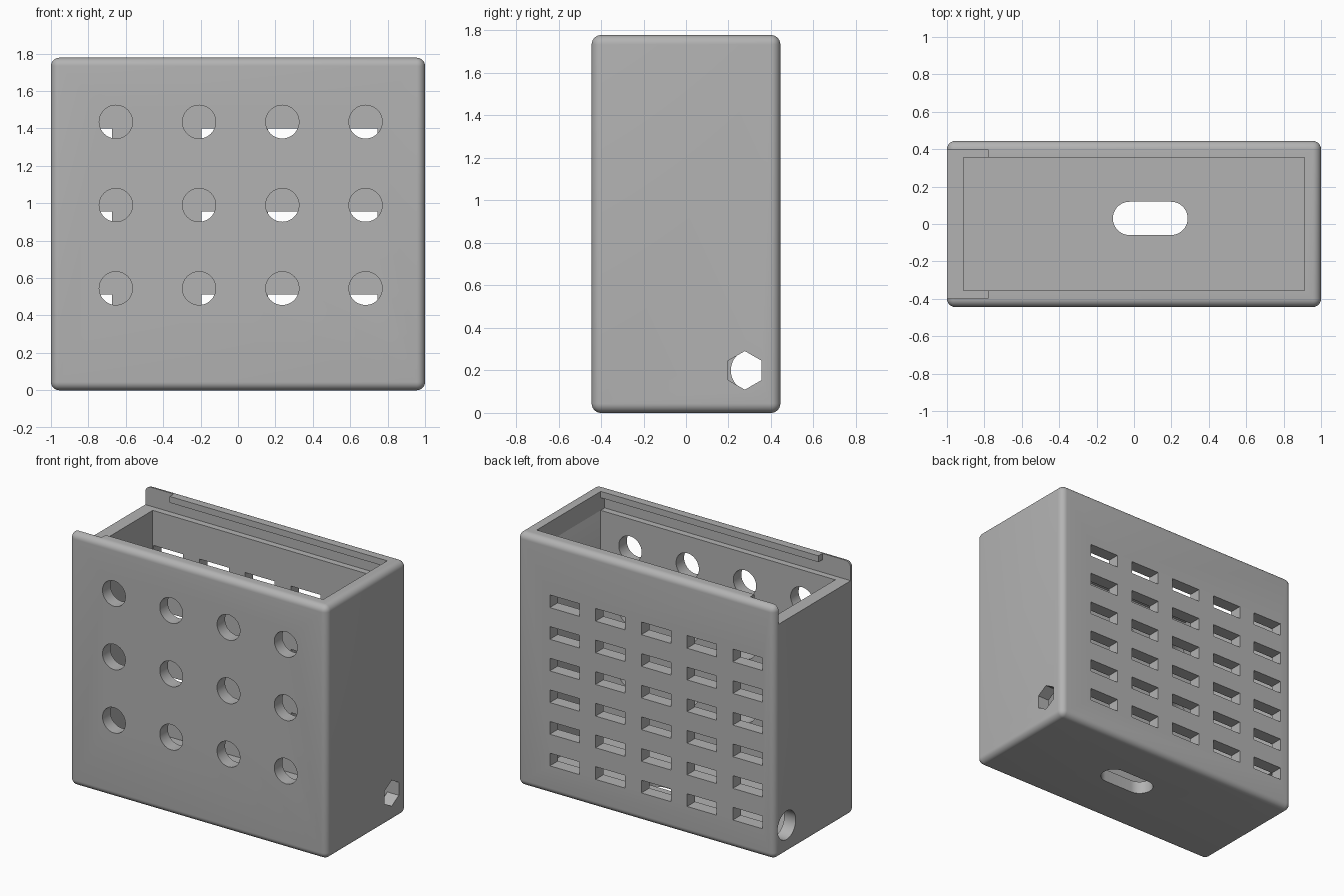
import bpy, bmesh, math
from mathutils import Matrix, Vector

cube = bpy.data.objects.get("Cube")
if cube:
    bpy.data.objects.remove(cube, do_unlink=True)

# Overall sizes
HX, HY, H = 1.0, 0.444, 1.778
WALL, UNIT = 0.089, 0.0444
IX, IY = HX - WALL, HY - WALL
SLOT_Y = HY - UNIT
LEDGE = H - 3 * UNIT


def add_box(bm, x, y, z):
    """Box given by (min, max) pairs."""
    lo, hi = zip(x, y, z)
    lo, hi = Vector(lo), Vector(hi)
    m = Matrix.Translation((lo + hi) / 2) @ Matrix.Diagonal((*(hi - lo), 1))
    bmesh.ops.create_cube(bm, size=1, matrix=m)


def add_rod(bm, centre, radius, length, axis, sides=48):
    """Prism or cylinder along X or Y."""
    turn = Matrix.Rotation(math.pi / 2, 4, 'Y' if axis == 'X' else 'X')
    bmesh.ops.create_cone(bm, cap_ends=True, segments=sides, radius1=radius, radius2=radius,
                          depth=length, matrix=Matrix.Translation(centre) @ turn)


def make_object(name, bm):
    mesh = bpy.data.meshes.new(name)
    bmesh.ops.recalc_face_normals(bm, faces=bm.faces)
    bm.to_mesh(mesh)
    bm.free()
    ob = bpy.data.objects.new(name, mesh)
    bpy.context.collection.objects.link(ob)
    return ob


# Rounded outer block
bm = bmesh.new()
add_box(bm, (-HX, HX), (-HY, HY), (0, H))
bmesh.ops.bevel(bm, geom=bm.edges[:], offset=UNIT, segments=8, profile=0.5, affect='EDGES')
case = make_object("case", bm)

grey = bpy.data.materials.new("grey plastic")
grey.use_nodes = True
colour = (0.45, 0.45, 0.45, 1)
grey.diffuse_color = colour
grey.node_tree.nodes["Principled BSDF"].inputs["Base Color"].default_value = colour
case.data.materials.append(grey)


def cut(name, bm):
    """Subtract the shape from the case."""
    cutter = make_object(name, bm)
    cutter.hide_render = True
    cutter.data.materials.append(grey)
    mod = case.modifiers.new(name, 'BOOLEAN')
    mod.operation, mod.solver, mod.object = 'DIFFERENCE', 'EXACT', cutter
    bpy.context.view_layer.objects.active = case
    bpy.ops.object.modifier_apply(modifier=name)
    bpy.data.objects.remove(cutter, do_unlink=True)


# Open cavity
bm = bmesh.new()
add_box(bm, (-IX, IX), (-IY, IY), (WALL, H + 0.2))
cut("cavity", bm)

# Sliding lid channel under the lips
bm = bmesh.new()
add_box(bm, (-HX - 0.1, IX), (-SLOT_Y, SLOT_Y), (LEDGE, H - UNIT))
cut("lid_channel", bm)

# Open lid entry at one end
bm = bmesh.new()
add_box(bm, (-HX - 0.1, -0.78), (-SLOT_Y, SLOT_Y), (LEDGE, H + 0.2))
cut("lid_entry", bm)

# Round holes in the front wall
bm = bmesh.new()
for col in range(4):
    for row in range(3):
        add_rod(bm, (-0.653 + 0.445 * col, -HY + 0.03, 0.545 + 0.445 * row), WALL, 0.2, 'Y')
cut("front_holes", bm)

# Rectangular vents in the back wall
bm = bmesh.new()
for col in range(5):
    for row in range(6):
        x, z = -0.675 + 0.3555 * col, 0.289 + 0.2222 * row
        add_box(bm, (x - 0.23, x), (IY - 0.05, HY + 0.1), (z - WALL, z))
cut("back_vents", bm)

# Hexagonal hole in one end, round hole in the other
bm = bmesh.new()
add_rod(bm, (HX, 0.277, 0.2), 0.091, 2 * WALL, 'X', sides=6)
for v in bm.verts:
    # turn the prism so that its points lie along Y
    v.co.yz = Vector((0.277, 0.2)) + Matrix.Rotation(math.pi / 2, 2) @ (v.co.yz - Vector((0.277, 0.2)))
cut("hex_hole", bm)
bm = bmesh.new()
add_rod(bm, (-HX, 0.311, 0.2), 0.1, 2 * WALL, 'X')
cut("round_hole", bm)

# Rounded slot through the floor
bm = bmesh.new()
ring = []
for side in (1, -1):
    for i in range(25):
        a = math.pi * (i / 24 - 0.5) + (0 if side == 1 else math.pi)
        ring.append(bm.verts.new((0.087 + side * 0.111 + WALL * math.cos(a),
                                  0.03 + WALL * math.sin(a), -0.1)))
floor = bm.faces.new(ring)
top = bmesh.ops.extrude_face_region(bm, geom=[floor])
bmesh.ops.translate(bm, vec=(0, 0, 0.3), verts=[g for g in top["geom"] if isinstance(g, bmesh.types.BMVert)])
cut("floor_slot", bm)

# Smooth shading with crisp edges
bpy.ops.object.select_all(action='DESELECT')
case.select_set(True)
bpy.context.view_layer.objects.active = case
bpy.ops.object.shade_smooth_by_angle(angle=math.radians(30))
